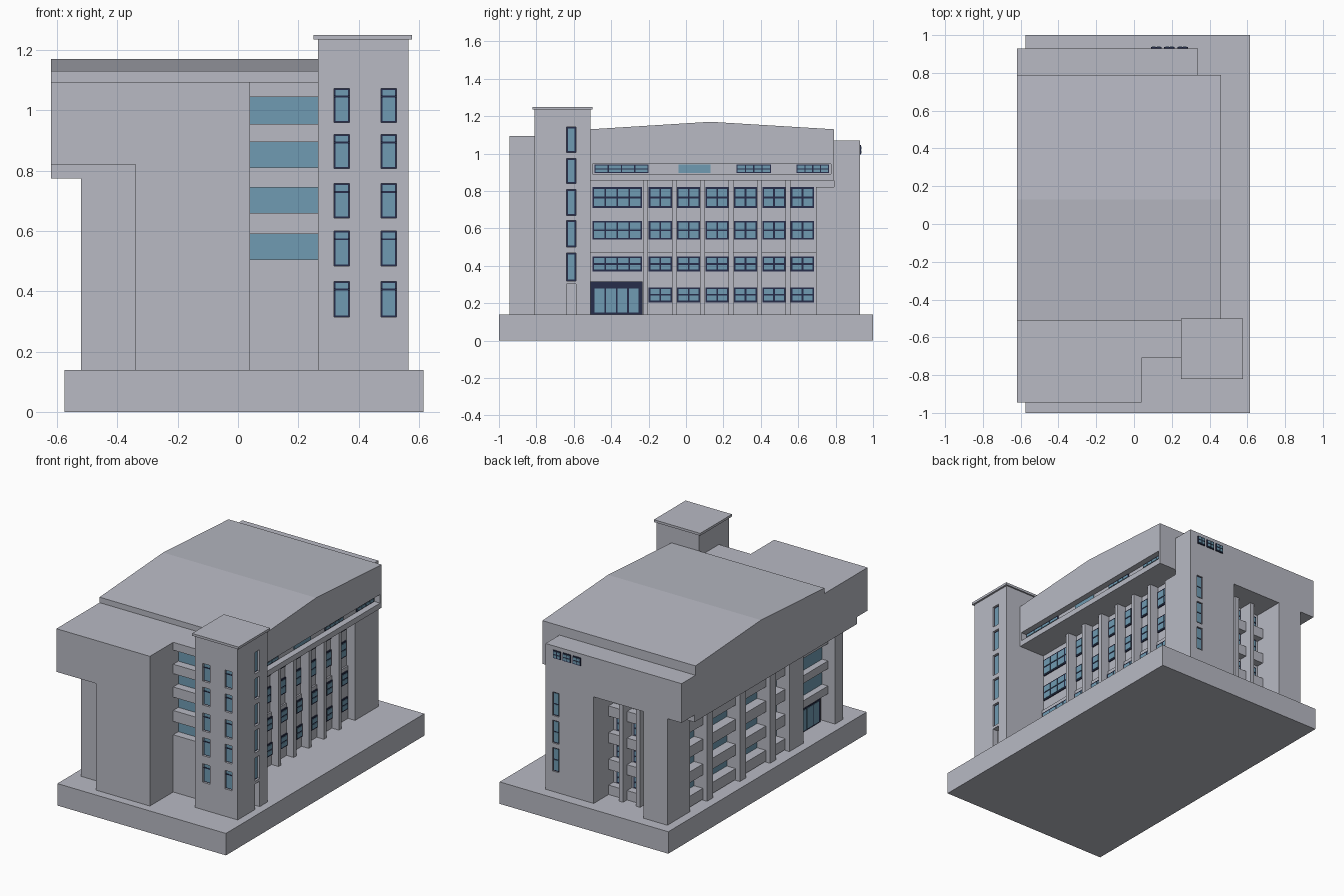
import bpy
import bmesh

default_cube = bpy.data.objects.get("Cube")
if default_cube:
    bpy.data.objects.remove(default_cube, do_unlink=True)


def make_material(name, colour):
    material = bpy.data.materials.new(name)
    material.use_nodes = True
    rgba = (*colour, 1)
    material.diffuse_color = rgba
    material.node_tree.nodes["Principled BSDF"].inputs["Base Color"].default_value = rgba
    return material


WALL = make_material("pale grey wall", (.48, .49, .55))
GLASS = make_material("blue glass", (.16, .33, .45))
FRAME = make_material("navy frame", (.02, .027, .07))

GROUND = .14      # top of the plinth
EAVE = .855       # underside of the hall roof
SOFFIT = .82      # underside of the end blocks
HALL_WEST, HALL_EAST = -.42, .28
FLOORS = [(.205, .285), (.37, .45), (.54, .64), (.71, .82)]


def new_object(name, bm, material):
    bmesh.ops.recalc_face_normals(bm, faces=bm.faces)
    mesh = bpy.data.meshes.new(name)
    bm.to_mesh(mesh)
    bm.free()
    mesh.materials.append(material)
    obj = bpy.data.objects.new(name, mesh)
    bpy.context.scene.collection.objects.link(obj)
    return obj


def boxes(name, spans, material=WALL):
    """One object from boxes given as (x range, y range, z range)."""
    bm = bmesh.new()
    for span in spans:
        verts = bmesh.ops.create_cube(bm, size=1)["verts"]
        for v in verts:
            v.co = [a + (b - a) * (c + .5) for (a, b), c in zip(span, v.co)]
    return new_object(name, bm, material)


def box(name, x, y, z, material=WALL):
    return boxes(name, [(x, y, z)], material)


def facing(face, pos, along, z, out):
    """Box standing out from a wall plane that faces +x, -x, +y or -y."""
    depth = sorted((pos, pos + out * (1 if face[0] == "+" else -1)))
    return (depth, along, z) if face[1] == "x" else (along, depth, z)


def window(name, face, pos, along, z, columns=2, rows=2, border=.009):
    """Dark frame plate with a grid of glass panes."""
    boxes(name + "_frame", [facing(face, pos, along, z, .006)], FRAME)
    width = (along[1] - along[0] - border) / columns
    height = (z[1] - z[0] - border) / rows
    panes = []
    for i in range(columns):
        for j in range(rows):
            u = along[0] + border + i * width
            w = z[0] + border + j * height
            panes.append(facing(face, pos, (u, u + width - border),
                                (w, w + height - border), .009))
    boxes(name + "_panes", panes, GLASS)


def cut(target, name, spans):
    cutter = boxes(name, spans)
    cutter.hide_render = True
    cutter.hide_set(True)
    mod = target.modifiers.new("niches", "BOOLEAN")
    mod.operation, mod.solver, mod.object = "DIFFERENCE", "EXACT", cutter
    bpy.context.view_layer.objects.active = target
    bpy.ops.object.modifier_apply(modifier=mod.name)
    bpy.data.objects.remove(cutter, do_unlink=True)


def roof(name, x, bottom):
    """Low gabled prism running along x."""
    profile = [(-.51, bottom), (.79, bottom), (.79, 1.13), (.13, 1.17), (-.51, 1.13)]
    bm = bmesh.new()
    base = bm.faces.new([bm.verts.new((x[0], y, z)) for y, z in profile])
    extruded = bmesh.ops.extrude_face_region(bm, geom=[base])["geom"]
    moved = [g for g in extruded if isinstance(g, bmesh.types.BMVert)]
    bmesh.ops.translate(bm, verts=moved, vec=(x[1] - x[0], 0, 0))
    return new_object(name, bm, WALL)


# Plinth and main hall
box("plinth", (-.575, .615), (-1, 1), (0, GROUND))
box("hall", (HALL_WEST, HALL_EAST), (-.51, .73), (GROUND, EAVE))
box("hall_lower_wall", (HALL_EAST, .29), (-.51, .695), (GROUND, .475))
box("west_overhang", (-.62, HALL_WEST), (-.51, .79), (.775, EAVE))
box("rear_soffit", (HALL_WEST, HALL_EAST), (.73, .79), (SOFFIT, EAVE))

# Roof with a long slot in its east face
roof("roof", (-.62, .42), EAVE)
roof("roof_east_edge", (.42, .46), .945)
boxes("roof_slot_lip", [((.42, .46), (-.51, .79), (EAVE, .89)),
                        ((.42, .46), (.775, .79), (.89, .945)),
                        ((.42, .46), (-.51, -.5), (.89, .945))])
SLOT = (.895, .942)
for along in [(-.49, -.2), (.27, .455), (.59, .765)]:
    window("slot_window", "+x", .42, along, SLOT, columns=4, border=.006)
boxes("slot_glass", [facing("+x", .42, (-.04, .13), SLOT, .006)], GLASS)

# East side: ribs, window grid and entrance
bays = [-.2 + i * .152 for i in range(6)]
boxes("east_ribs", [((HALL_EAST, .34), (y - .028, y - .002), (GROUND, EAVE)) for y in bays])
for level, z in enumerate(FLOORS):
    plane = .29 if level < 2 else HALL_EAST
    for y in bays:
        window("east_window", "+x", plane, (y, y + .125), z)
    if level:
        window("stair_window", "+x", plane, (-.5, -.235), z, columns=4)


def entrance(name, face, pos, along):
    boxes(name + "_surround", [facing(face, pos, along, (GROUND, .315), .012)], FRAME)
    window(name, face, pos + (.007 if face[0] == "+" else -.007),
           (along[0] + .012, along[1] - .012), (GROUND, .288), columns=4, rows=1)


entrance("east_entrance", "+x", .29, (-.51, -.232))

# Front block with a notched corner
box("front_block", (-.62, .04), (-.945, -.51), (SOFFIT, 1.095))
boxes("front_block_base", [((-.34, .04), (-.945, -.84), (GROUND, SOFFIT)),
                           ((-.52, .04), (-.84, -.76), (GROUND, SOFFIT)),
                           ((HALL_WEST, .04), (-.76, -.51), (GROUND, SOFFIT))])
box("front_soffit", (-.62, HALL_WEST), (-.84, -.51), (.775, SOFFIT))

# Glazed bay between front block and tower
BAY = (.04, .265)
box("bay_core", BAY, (-.65, -.51), (GROUND, 1.095))
bay_glass = [(.505, .59), (.66, .745), (.81, .895), (.955, 1.045)]
boxes("bay_glass", [facing("-y", -.65, BAY, z, .008) for z in bay_glass], GLASS)
edges = [GROUND] + [z for pair in bay_glass for z in pair] + [1.095]
boxes("bay_parapets", [facing("-y", -.65, BAY, z, .06) for z in zip(edges[::2], edges[1::2])])

# Stair tower with niches and cap
tower = box("tower", (.265, .565), (-.81, -.51), (GROUND, 1.235))
box("tower_cap", (.25, .577), (-.82, -.5), (1.235, 1.25))
front_columns = [(.318, .37), (.474, .526)]
front_levels = [(.315, .433), (.485, .6), (.643, .757), (.808, .921), (.96, 1.073)]
side_levels = [(.32, .468), (.5, .642), (.67, .807), (.84, .973), (1.005, 1.142)]
SIDE = (-.638, -.588)
niches = [facing("-y", -.79, u, z, .05) for u in front_columns for z in front_levels]
niches += [facing("+x", .545, SIDE, z, .05) for z in side_levels]
niches.append(facing("+x", .53, SIDE, (GROUND - .02, .302), .08))
cut(tower, "tower_niches", niches)
for z in front_levels:
    for u in front_columns:
        window("tower_window", "-y", -.79, u, z, columns=1, rows=1, border=.005)
        boxes("tower_transom", [facing("-y", -.799, u, (z[1] - .03, z[1] - .024), .003)], FRAME)
for z in side_levels:
    window("tower_side_window", "+x", .545, SIDE, z, columns=1, rows=1, border=.008)

# Rear block: solid stair end, corner pier and windowed recess
box("rear_block", (-.62, .34), (.79, .93), (SOFFIT, 1.07))
rear_stair = box("rear_stair", (0, .34), (.695, .93), (GROUND, SOFFIT))
boxes("corner_pier", [((-.52, -.35), (.7, .93), (GROUND, SOFFIT)),
                      ((-.62, HALL_WEST), (.79, .8), (.775, SOFFIT))])
NARROW = (.245, .29)
rear_levels = [(.27, .42), (.45, .595), (.625, .775)]
cut(rear_stair, "rear_niches", [facing("+y", .915, NARROW, z, .05) for z in rear_levels])
for z in rear_levels:
    window("rear_stair_window", "+y", .915, NARROW, z, columns=1, rows=2, border=.007)
for i in range(3):
    u = .09 + i * .07
    window("rear_top_window", "+y", .93, (u, u + .055), (.995, 1.045), border=.006)
for i in range(3):
    u = -.095 - i * .12
    for z in FLOORS:
        window("rear_window", "+y", .73, (u, u + .07), (z[0], min(z[1], .8)))
boxes("rear_ribs", [((u, u + .03), (.73, .82), (GROUND, SOFFIT)) for u in (-.13, -.25)])
RECESS = (-.35, 0)
boxes("rear_parapets", [facing("+y", .73, RECESS, (z[0] - .07, z[0] - .005), .05)
                        for z in FLOORS])

# West side: ribs, balconies and glass bands
boxes("west_ribs", [((-.52, HALL_WEST), y, (GROUND, .775)) for y in
                    [(.47, .53), (.14, .2), (-.165, -.105), (-.44, -.3)]])
levels = [(.215, .295), (.37, .455), (.53, .62), (.69, .775)]
LONG = (-.3, .7)
ENTRY = (-.76, -.44)
boxes("west_glass", [facing("-x", HALL_WEST, LONG, z, .008) for z in levels], GLASS)
boxes("west_parapets", [facing("-x", HALL_WEST, LONG, (z[0] - .07, z[0]), .07)
                        for z in levels])
boxes("entry_glass", [facing("-x", HALL_WEST, ENTRY, z, .008) for z in levels[1:]], GLASS)
boxes("entry_parapets", [facing("-x", HALL_WEST, ENTRY, (z[0] - .05, z[0]), .05)
                         for z in levels[1:]])
entrance("west_entrance", "-x", HALL_WEST, (-.74, -.455))
